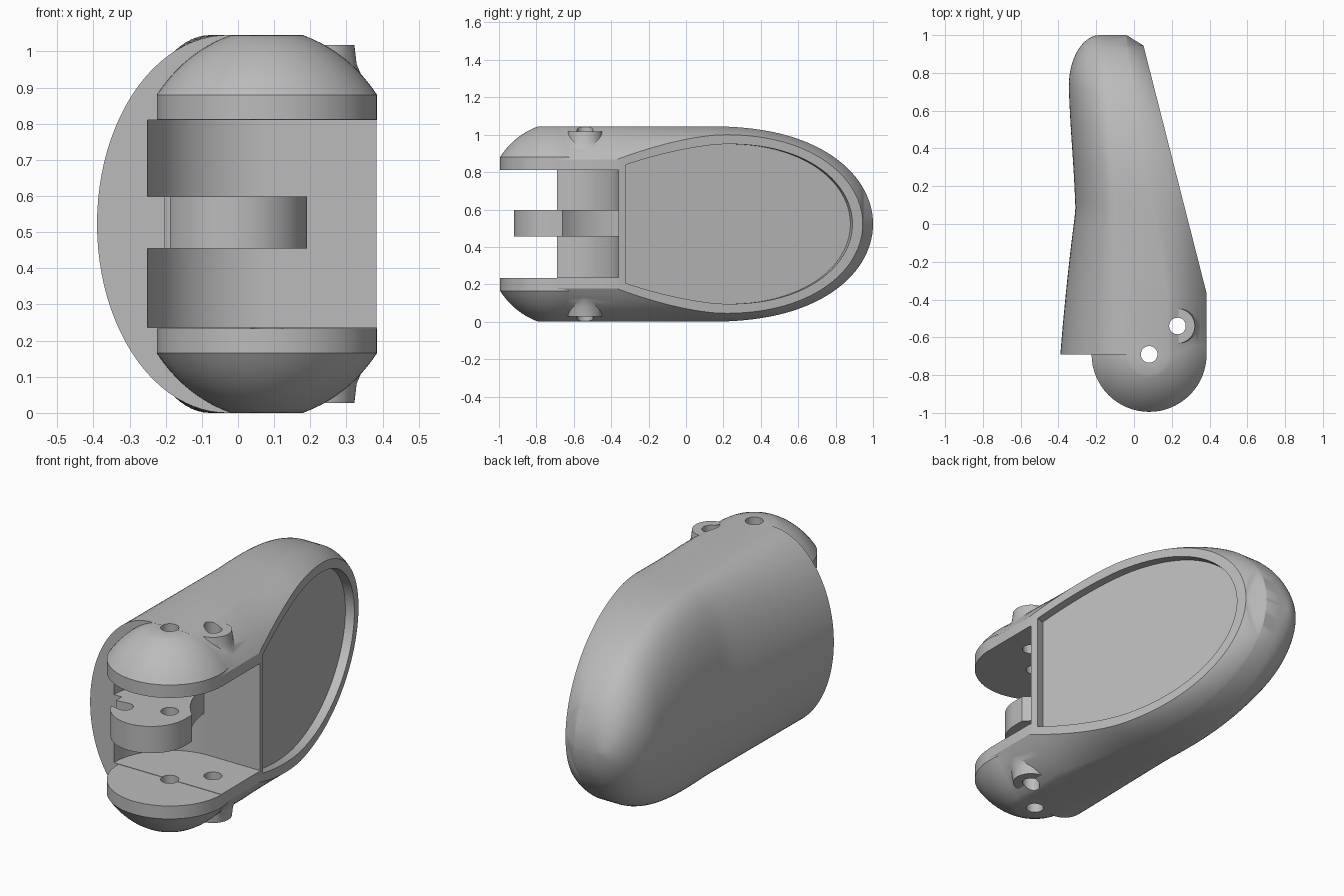
import bpy, bmesh, math

cube = bpy.data.objects.get("Cube")
if cube:
    bpy.data.objects.remove(cube, do_unlink=True)

MID = 0.5225            # height of the mirror plane
HINGE = (0.08, -0.69)
PIN = (0.23, -0.54)

grey = bpy.data.materials.new("plain grey")
grey.use_nodes = True
grey.diffuse_color = (0.5, 0.5, 0.5, 1)
grey.node_tree.nodes["Principled BSDF"].inputs["Base Color"].default_value = (0.5, 0.5, 0.5, 1)


def loft(name, rings):
    """Skin closed rings of equal length and cap both ends."""
    bm = bmesh.new()
    loops = [[bm.verts.new(p) for p in ring] for ring in rings]
    n = len(loops[0])
    for a, b in zip(loops, loops[1:]):
        for i in range(n):
            j = (i + 1) % n
            bm.faces.new((a[i], a[j], b[j], b[i]))
    bm.faces.new(loops[0])
    bm.faces.new(loops[-1])
    bmesh.ops.remove_doubles(bm, verts=bm.verts, dist=0.00005)
    bmesh.ops.recalc_face_normals(bm, faces=bm.faces)
    mesh = bpy.data.meshes.new(name)
    bm.to_mesh(mesh)
    bm.free()
    mesh.materials.append(grey)
    obj = bpy.data.objects.new(name, mesh)
    bpy.context.collection.objects.link(obj)
    return obj


def lathe(name, centre, profile, n=64):
    """Upright turned part from (radius, z) pairs."""
    turn = [2 * math.pi * i / n for i in range(n)]
    return loft(name, [[(centre[0] + r * math.cos(t), centre[1] + r * math.sin(t), z)
                        for t in turn] for r, z in profile])


def slab(name, outline, low, high):
    return loft(name, [[(x, y, z) for x, y in outline] for z in (low, high)])


def combine(target, other, operation):
    mod = target.modifiers.new(operation.lower(), 'BOOLEAN')
    mod.operation = operation
    mod.solver = 'EXACT'
    mod.object = other
    bpy.context.view_layer.objects.active = target
    bpy.ops.object.modifier_apply(modifier=mod.name)
    bpy.data.objects.remove(other, do_unlink=True)


def lerp(a, b, t):
    return a + (b - a) * t


def bezier(p, q, r, n=10):
    return [tuple((1 - t) ** 2 * a + 2 * t * (1 - t) * b + t * t * c
                  for a, b, c in zip(p, q, r)) for t in (i / n for i in range(n + 1))]


def bulge(t, power):
    return math.sqrt(max(0, 1 - max(0, t) ** power))


# Shape of the shell along its length
def plane_x(y):         # slanted face
    return 0.385 if y < -0.37 else lerp(0.385, 0.05, (y + 0.37) / 1.315)


def back_x(y):          # rounded back
    if y > 0.73:
        return -0.18 - 0.165 * bulge((y - 0.73) / 0.27, 2)
    if y > 0.07:
        t = (y - 0.07) / 0.66
        return lerp(-0.31, -0.345, t * t * (3 - 2 * t) * 0.5 + t * 0.5)
    t = (0.07 - y) / 0.76
    return -0.31 - 0.1 * t + 0.02 * t * t


def rim_height(y, peak, top, end, start, drop):
    if y > peak:
        return top * bulge((y - peak) / (end - peak), 2.2)
    return top - drop * min(1, (peak - y) / (peak - start)) ** 1.6


def section(y):
    h = MID * bulge((y - 0.1) / 0.9, 2.4)
    rim = min(h, rim_height(y, 0.2, 0.4775, 0.945, -0.37, 0.1325))
    right = plane_x(y)
    if y > 0.945:
        rim, right = 0, lerp(0.05, -0.04, (y - 0.945) / 0.055)
    top = lerp(0.18, -0.04, min(1, max(0, (y + 0.37) / 1.315)))
    left = lerp(-0.03, -0.13, (y + 0.69) / 1.69)
    shoulder = bezier((right, rim), (lerp(top, right, 0.6), lerp(rim, h, 0.74)), (top, h))
    back = [(left + (back_x(y) - left) * math.sin(a), h * math.cos(a))
            for a in (math.pi * i / 48 for i in range(49))]
    pts = shoulder + back + [(x, -z) for x, z in reversed(shoulder)]
    return [(x, y, MID + z) for x, z in pts]


# Shell body
stations = [-0.69, -0.53] + [lerp(-0.37, 0.945, math.sin(i / 40 * math.pi / 2)) for i in range(41)]
stations += [lerp(0.945, 0.9999, math.sin(i / 8 * math.pi / 2)) for i in range(1, 9)]
body = loft("finger_shell", [section(y) for y in stations])

# Hinge clearance: round pocket, open towards the slanted face
arc = [(HINGE[0] + 0.33 * math.cos(a), HINGE[1] + 0.33 * math.sin(a))
       for a in (math.pi / 2 + math.pi * i / 48 for i in range(49))]
combine(body, slab("clearance", arc + [(0.6, -1.02), (0.6, -0.36)], 0.236, 0.81), 'DIFFERENCE')

# Domed hinge lugs and pin bosses, mirrored top and bottom
dome = [(0.3045, 0.811)] + bezier((0.3045, 0.88), (0.225, 1.0), (0.1, 1.0445))
boss = [(0.15, 0.87), (0.115, 0.925), (0.098, 0.965), (0.092, 1.018)]
for flip in (False, True):
    for name, centre, profile in (("lug", HINGE, dome), ("boss", PIN, boss)):
        shape = [(r, 2 * MID - z if flip else z) for r, z in profile]
        combine(body, lathe(name, centre, shape), 'UNION')

# Centre tab: rounded nose, waisted back to the pocket wall
nose = [(-0.007 - 0.198 * math.cos(a), -0.72 - 0.2 * math.sin(a))
        for a in (math.pi * i / 32 for i in range(33))]
waist = bezier((0.191, -0.66), (0.07, -0.55), (0.05, -0.34))
tab = [(-0.32, -0.34), (-0.32, -0.6885), (-0.205, -0.6885)] + nose + waist
combine(body, slab("tab", tab, 0.455, 0.598), 'UNION')

# Pin holes, and the open notch in the tab
for centre in (HINGE, PIN):
    combine(body, lathe("hole", centre, [(0.044, -0.1), (0.044, 1.2)], 32), 'DIFFERENCE')
notch = [(-0.13 + 0.042 * math.sin(a), -0.77 - 0.042 * math.cos(a))
         for a in (math.pi * i / 16 for i in range(17))]
combine(body, slab("notch", notch + [(-0.26, -0.745), (-0.26, -0.785)], 0.43, 0.62), 'DIFFERENCE')

# Shallow recess in the slanted face
ys = [lerp(-0.32, 0.89, math.sin(i / 40 * math.pi / 2)) for i in range(41)]
half = [(y, rim_height(y, 0.22, 0.4275, 0.89, -0.32, 0.11)) for y in ys]
outline = half + [(y, -z) for y, z in reversed(half[:-1])]
depth = 0.045
combine(body, loft("recess", [[(plane_x(y) + d, y + d * 0.25, MID + z) for y, z in outline]
                              for d in (-depth, depth)]), 'DIFFERENCE')

# Smooth shading with crisp edges
bpy.ops.object.select_all(action='DESELECT')
body.select_set(True)
bpy.context.view_layer.objects.active = body
bpy.ops.object.shade_smooth_by_angle(angle=math.radians(28))
